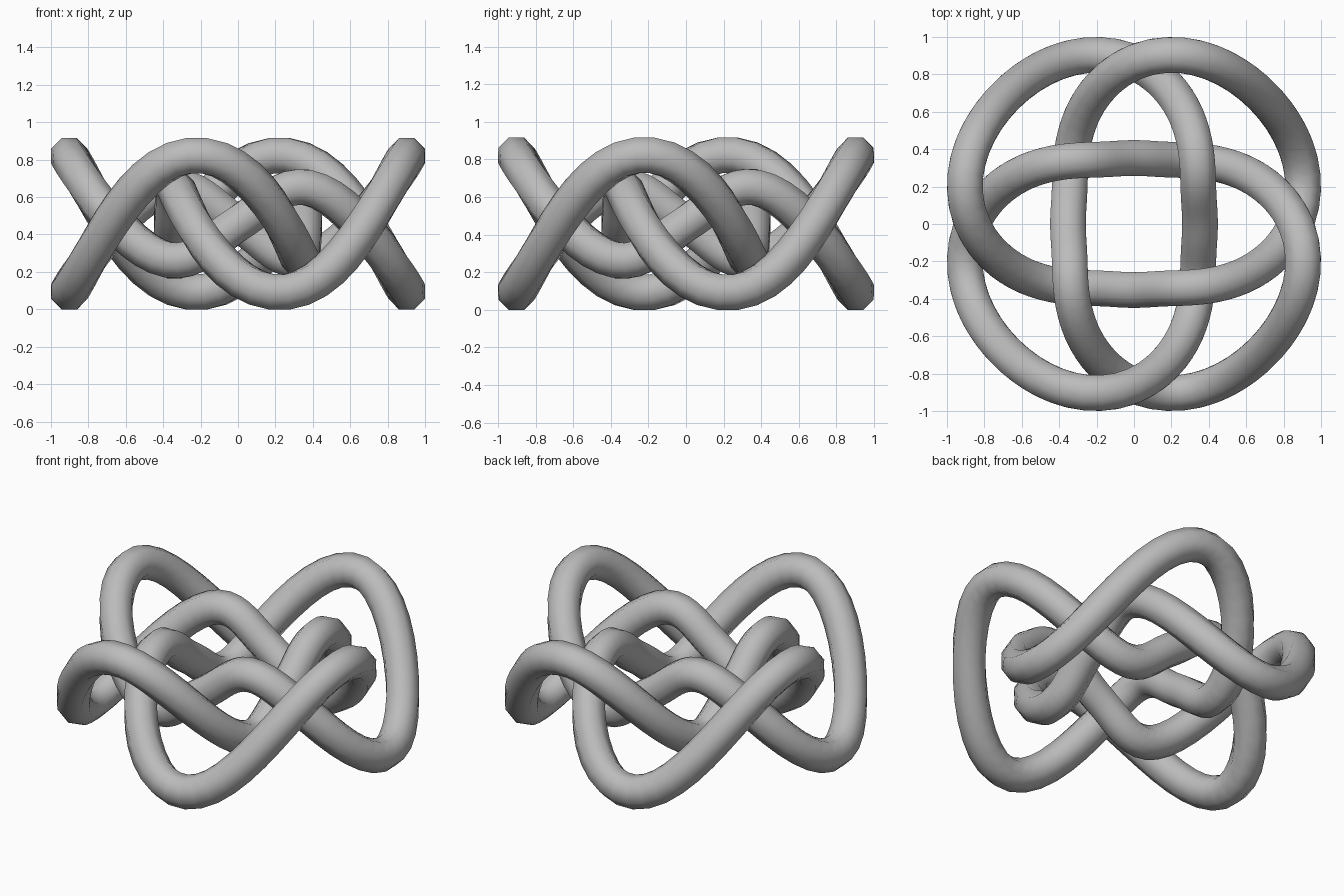
import bpy, bmesh
from math import sin, cos, pi, tau
from mathutils import Vector

cube = bpy.data.objects.get("Cube")
if cube:
    bpy.data.objects.remove(cube, do_unlink=True)

STEPS, SIDES, RADIUS, MID = 224, 8, 0.103, 0.457

grey = bpy.data.materials.new("plain_grey")
grey.use_nodes = True
colour = (0.5, 0.5, 0.5, 1)
grey.diffuse_color = colour
grey.node_tree.nodes["Principled BSDF"].inputs["Base Color"].default_value = colour


def path(t):
    """Closed knot: three turns around z with four outer lobes."""
    p = 4 * t
    a = 3 * t + pi / 4
    r = 0.667 + 0.334 * cos(p) - 0.006 * cos(2 * p) - 0.026 * cos(3 * p)
    z = 0.267 * sin(2 * p) + 0.052 * sin(p) + 0.085 * sin(3 * p) - 0.012 * sin(4 * p)
    return Vector((r * cos(a), r * sin(a), MID + z))


# Octagonal tube swept along the knot, flat sides facing up and down
bm = bmesh.new()
rings = []
for i in range(STEPS):
    t = tau * i / STEPS
    tangent = (path(t + 0.001) - path(t - 0.001)).normalized()
    side = tangent.cross(Vector((0, 0, 1))).normalized()
    up = side.cross(tangent)
    ring = []
    for k in range(SIDES):
        s = tau * (k + 0.5) / SIDES
        ring.append(bm.verts.new(path(t) + RADIUS * (cos(s) * side + sin(s) * up)))
    rings.append(ring)

for i, ring in enumerate(rings):
    following = rings[(i + 1) % STEPS]
    for k in range(SIDES):
        n = (k + 1) % SIDES
        bm.faces.new((ring[k], ring[n], following[n], following[k])).smooth = True
bmesh.ops.recalc_face_normals(bm, faces=bm.faces)

mesh = bpy.data.meshes.new("knotted_tube")
bm.to_mesh(mesh)
bm.free()
mesh.materials.append(grey)
bpy.context.collection.objects.link(bpy.data.objects.new("knotted_tube", mesh))
